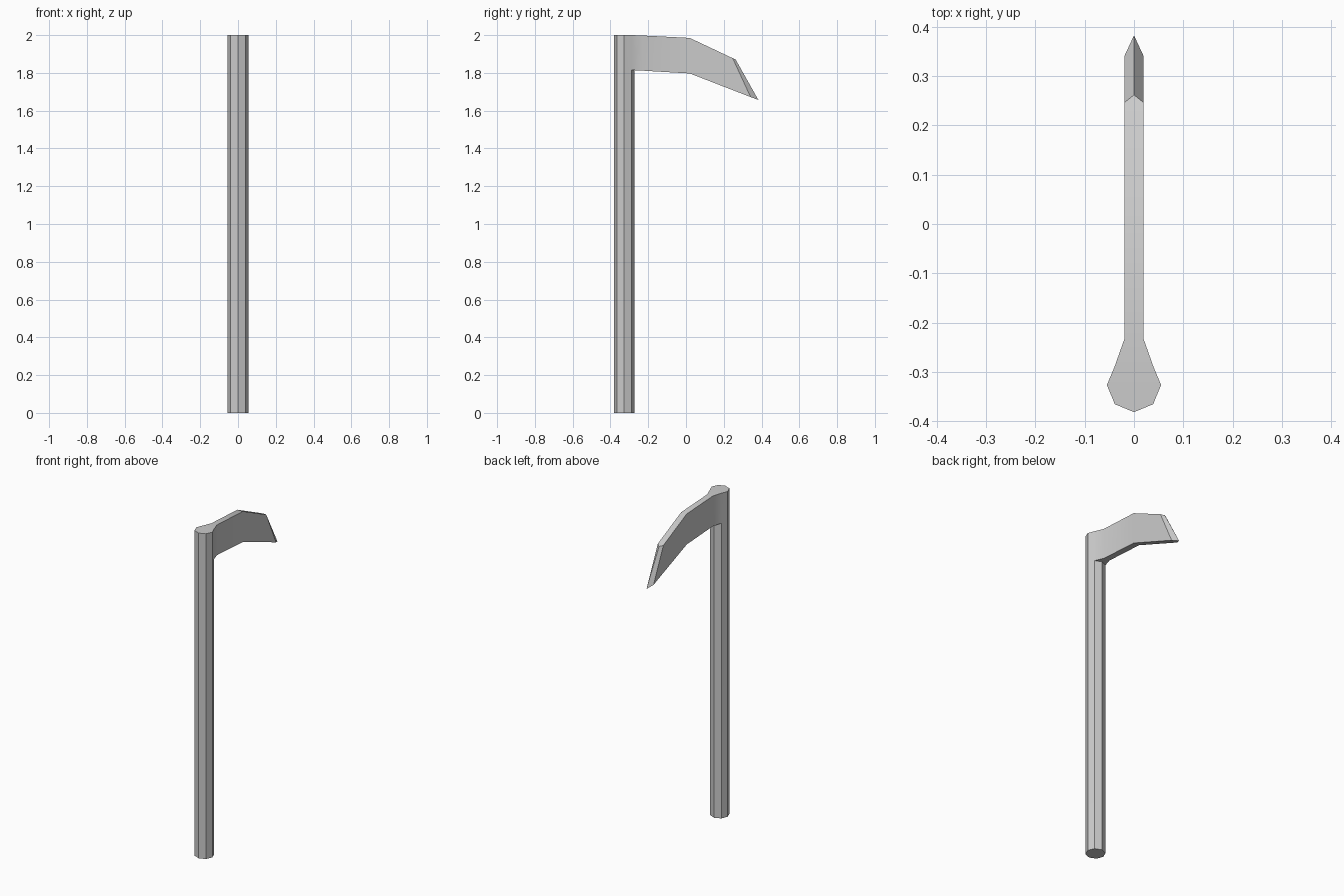
import bpy
import bmesh
from math import sin, cos, pi

cube = bpy.data.objects.get("Cube")
if cube:
    bpy.data.objects.remove(cube, do_unlink=True)

grey = bpy.data.materials.new("plain_grey")
grey.use_nodes = True
colour = (0.6, 0.6, 0.6, 1)
grey.diffuse_color = colour
grey.node_tree.nodes["Principled BSDF"].inputs["Base Color"].default_value = colour

RADIUS, CENTRE_Y, HEIGHT, COLLAR_Z = 0.055, -0.327, 2.0, 1.815
SIDES = 8
BLADE_HALF = 0.019

bm = bmesh.new()


def octagon(z):
    # vertex 0 points to the back, numbers run counter-clockwise
    angles = [pi / 2 + 2 * pi * i / SIDES for i in range(SIDES)]
    return [bm.verts.new((RADIUS * cos(a), CENTRE_Y + RADIUS * sin(a), z)) for a in angles]


def blade_ring(top, bottom):
    # top left, top right, bottom right, bottom left
    return [bm.verts.new((x, *p)) for x, p in (
        (BLADE_HALF, top), (-BLADE_HALF, top), (-BLADE_HALF, bottom), (BLADE_HALF, bottom))]


# Octagonal handle, whose back opens into the blade above the collar
base, collar, crown = octagon(0), octagon(COLLAR_Z), octagon(HEIGHT)
bm.verts.remove(crown[0])
bm.faces.new(base[::-1])
bm.faces.new(crown[1:])
for i in range(SIDES):
    j = (i + 1) % SIDES
    bm.faces.new((base[i], base[j], collar[j], collar[i]))
    if i and j:
        bm.faces.new((collar[i], collar[j], crown[j], crown[i]))

# Bent blade, flaring into the handle: top and bottom (y, z) of each section
root = [crown[-1], crown[1], collar[1], collar[-1]]
rings = [root] + [blade_ring(top, bottom) for top, bottom in (
    ((-0.232, 1.998), (-0.232, 1.812)),
    ((0.02, 1.985), (0.02, 1.797)),
    ((0.247, 1.878), (0.342, 1.672)))]
for a, b in zip(rings, rings[1:]):
    for i in range(4):
        j = (i + 1) % 4
        face = [a[i], a[j], b[j], b[i]]
        if a is root and i == 2:
            face.insert(1, collar[0])
        bm.faces.new(face)

# Sharpened wedge at the tip
end = rings[-1]
ridge = bm.verts.new((0, 0.262, 1.872))
tip = bm.verts.new((0, 0.383, 1.657))
bm.faces.new((end[0], ridge, tip, end[3]))
bm.faces.new((end[1], end[2], tip, ridge))
bm.faces.new((end[0], end[1], ridge))
bm.faces.new((end[3], tip, end[2]))

bmesh.ops.recalc_face_normals(bm, faces=bm.faces)
mesh = bpy.data.meshes.new("handle_and_blade")
bm.to_mesh(mesh)
bm.free()
mesh.materials.append(grey)
tool = bpy.data.objects.new("handle_and_blade", mesh)
bpy.context.collection.objects.link(tool)

# Soft bends, crisp corners
bpy.ops.object.select_all(action="DESELECT")
tool.select_set(True)
bpy.context.view_layer.objects.active = tool
bpy.ops.object.shade_smooth_by_angle(angle=pi / 6)
